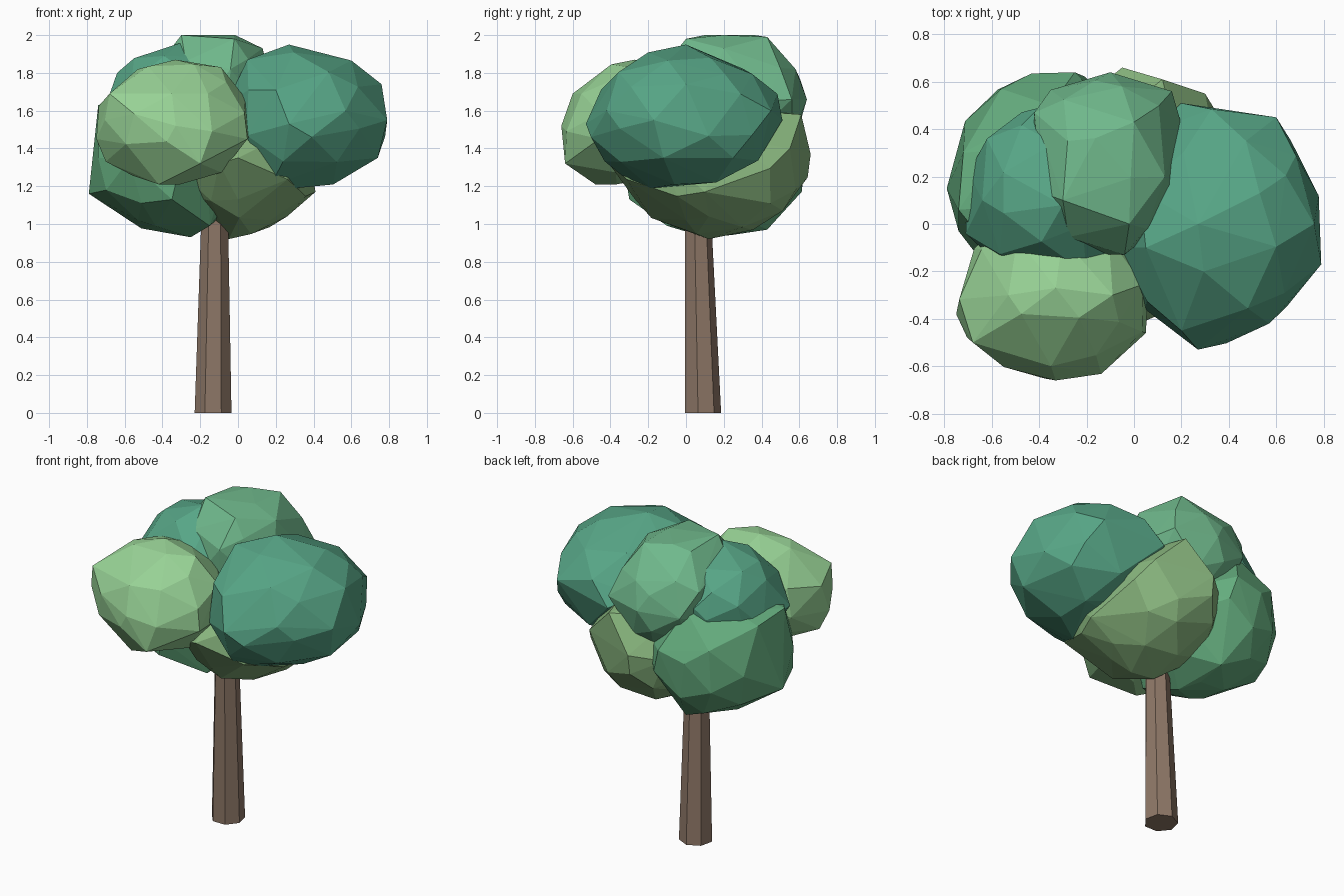
import bpy, bmesh, random
from math import exp
from mathutils import Euler, Vector


def finish(name, bm, color):
    me = bpy.data.meshes.new(name)
    bm.to_mesh(me)
    bm.free()
    ob = bpy.data.objects.new(name, me)
    bpy.context.collection.objects.link(ob)
    mat = bpy.data.materials.new(name + "_color")
    mat.diffuse_color = (*color, 1)
    me.materials.append(mat)
    return ob


def foliage(name, lo, hi, color, seed, corners):
    """Low-poly icosphere within lo..hi, bulging to pass through the given corners."""
    rng = random.Random(seed)
    lo, hi = Vector(lo), Vector(hi)
    mid, half = (lo + hi) / 2, (hi - lo) / 2
    hints = [Vector((Vector(c) - mid)[i] / half[i] for i in range(3)) for c in corners]
    bm = bmesh.new()
    bmesh.ops.create_icosphere(bm, subdivisions=2, radius=1)
    rot = Euler([rng.uniform(0, 6.28) for _ in range(3)]).to_matrix()
    for v in bm.verts:
        d = (rot @ v.co + Vector([rng.uniform(-0.09, 0.09) for _ in range(3)])).normalized()
        w = [exp(14 * (d.dot(h.normalized()) - 1)) for h in hints]
        r = (0.2 + sum(a * h.length for a, h in zip(w, hints))) / (0.2 + sum(w))
        v.co = d * r * rng.uniform(0.95, 1.0)
    # Snap the closest free vertex to each corner
    free = set(bm.verts)
    for h in hints:
        v = max(free, key=lambda u: u.co.normalized().dot(h.normalized()))
        v.co = h
        free.remove(v)
    # Rebuild as a clean convex faceted skin
    hull = bmesh.new()
    for v in bm.verts:
        hull.verts.new([mid[i] + half[i] * max(-1, min(1, v.co[i])) for i in range(3)])
    bm.free()
    bmesh.ops.convex_hull(hull, input=hull.verts[:])
    bmesh.ops.delete(hull, geom=[v for v in hull.verts if not v.link_faces], context='VERTS')
    bmesh.ops.recalc_face_normals(hull, faces=hull.faces[:])
    return finish(name, hull, color)


# Trunk: seven-sided, tapered and slightly leaning
bm = bmesh.new()
bmesh.ops.create_cone(bm, cap_ends=True, segments=7, radius1=0.1, radius2=0.068, depth=1.2)
for v in bm.verts:
    v.co.z += 0.6
    t = v.co.z / 1.2
    v.co.x += -0.132 + 0.01 * t
    v.co.y += 0.086 - 0.029 * t
finish("trunk", bm, (0.27, 0.185, 0.135))

# Overlapping foliage clumps
teal = (0.095, 0.38, 0.24)
foliage("foliage_front_left", (-0.75, -0.66, 1.21), (0.06, 0.08, 1.87), (0.31, 0.64, 0.30), 1, [
    (-0.75, -0.38, 1.45), (-0.68, -0.5, 1.69), (-0.33, -0.66, 1.52), (-0.2, -0.64, 1.32),
    (-0.42, -0.48, 1.21), (0.05, -0.46, 1.45), (-0.33, -0.27, 1.87), (-0.7, -0.35, 1.33),
    (-0.09, -0.3, 1.83), (-0.35, -0.6, 1.69), (-0.53, -0.3, 1.82)])
foliage("foliage_right", (-0.08, -0.53, 1.19), (0.79, 0.51, 1.95), teal, 2, [
    (0.79, -0.17, 1.55), (0.6, 0.45, 1.6), (0.27, -0.53, 1.53), (0.57, -0.42, 1.6),
    (0.27, 0.0, 1.95), (0.53, 0.13, 1.88), (0.76, 0.0, 1.74), (0.74, -0.12, 1.35),
    (0.68, 0.25, 1.35), (0.5, 0.16, 1.22), (0.17, -0.27, 1.2), (0.2, 0.51, 1.55),
    (0.05, -0.1, 1.87), (0.2, -0.45, 1.71)])
foliage("foliage_top", (-0.44, -0.14, 1.30), (0.20, 0.64, 2.0), (0.16, 0.48, 0.26), 3, [
    (-0.02, 0.0, 1.98), (0.0, 0.43, 1.99), (-0.3, 0.1, 2.0), (-0.28, 0.35, 1.98),
    (0.16, 0.56, 1.66), (-0.1, 0.64, 1.66), (0.2, 0.42, 1.65), (-0.04, -0.13, 1.82),
    (0.13, 0.2, 1.93), (-0.42, 0.47, 1.8), (-0.05, 0.58, 1.82)])
foliage("foliage_upper_left", (-0.71, -0.22, 1.25), (-0.02, 0.50, 1.96), teal, 4, [
    (-0.3, 0.08, 1.96), (-0.62, 0.36, 1.72), (-0.71, -0.04, 1.6), (-0.2, -0.21, 1.74),
    (-0.64, 0.1, 1.8), (-0.4, 0.49, 1.7), (-0.05, -0.18, 1.65)])
foliage("foliage_lower_left", (-0.79, -0.32, 0.93), (0.04, 0.65, 1.69), (0.13, 0.42, 0.21), 5, [
    (-0.79, 0.15, 1.16), (-0.74, 0.06, 1.63), (-0.72, 0.3, 1.6), (-0.56, 0.57, 1.5),
    (-0.25, 0.64, 1.45), (-0.53, 0.0, 1.02), (-0.25, 0.1, 0.93), (-0.3, 0.43, 0.97),
    (-0.35, -0.3, 1.13), (-0.35, 0.5, 1.68), (-0.74, -0.03, 1.35), (-0.15, -0.1, 0.99)])
foliage("foliage_lower_back", (-0.37, -0.43, 0.92), (0.43, 0.66, 1.64), (0.25, 0.47, 0.21), 6, [
    (0.41, 0.1, 1.17), (-0.05, 0.12, 0.92), (0.17, 0.0, 1.02), (-0.05, 0.66, 1.37),
    (0.3, 0.55, 1.4), (0.12, 0.61, 1.58), (0.0, -0.43, 1.35), (0.0, -0.27, 1.13),
    (0.15, 0.58, 1.18)])
